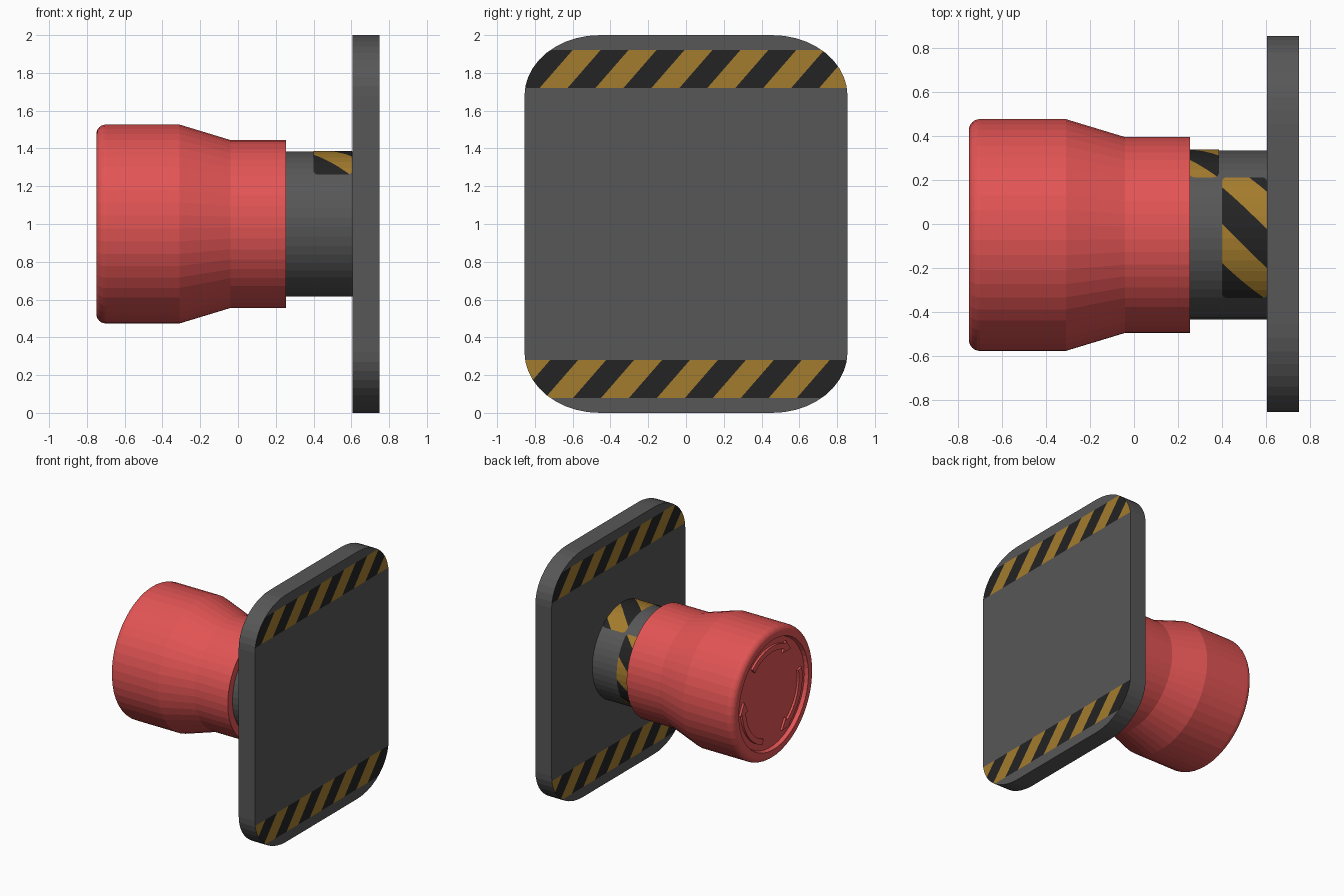
import bpy, bmesh, math
from mathutils import Vector

if "Cube" in bpy.data.objects:
    bpy.data.objects.remove(bpy.data.objects["Cube"])

CY, CZ = -0.05, 1.0          # axis of the button
SIDES = 48
TWIST = math.radians(-2.5)


def mat(name, col):
    m = bpy.data.materials.new(name)
    m.diffuse_color = (*col, 1)
    m.use_nodes = True
    m.node_tree.nodes["Principled BSDF"].inputs["Base Color"].default_value = m.diffuse_color
    return m


RED = mat("button red", (0.76, 0.088, 0.088))
GREY = mat("dark grey", (0.095, 0.095, 0.095))
YELLOW = mat("warning yellow", (0.37, 0.20, 0.026))
BLACK = mat("stripe black", (0.017, 0.017, 0.017))


def finish(bm, name, mats, recalc=True):
    if recalc:
        bmesh.ops.recalc_face_normals(bm, faces=bm.faces[:])
    me = bpy.data.meshes.new(name)
    bm.to_mesh(me)
    bm.free()
    for m in mats:
        me.materials.append(m)
    ob = bpy.data.objects.new(name, me)
    bpy.context.collection.objects.link(ob)
    return ob


def polar(x, r, a):
    """Point around the button axis; a = 0 is up, positive toward +y."""
    return Vector((x, CY + r * math.sin(a), CZ + r * math.cos(a)))


def revolve(name, profile, material, cap):
    bm = bmesh.new()
    rings = [[bm.verts.new(polar(x, r, TWIST + 2 * math.pi * i / SIDES))
              for i in range(SIDES)] for x, r in profile]
    for a, b in zip(rings, rings[1:]):
        for i in range(SIDES):
            j = (i + 1) % SIDES
            bm.faces.new((a[i], a[j], b[j], b[i]))
    if cap:
        bm.faces.new(rings[-1])
    bm.faces.new(rings[0])
    return finish(bm, name, [material])


def rounded_rect(u0, u1, v0, v1, ru, rv, n=10):
    pts = []
    for cu, cv, start in ((u1 - ru, v1 - rv, 0), (u0 + ru, v1 - rv, 90),
                          (u0 + ru, v0 + rv, 180), (u1 - ru, v0 + rv, 270)):
        for i in range(n + 1):
            a = math.radians(start + 90 * i / n)
            pts.append((cu + ru * math.cos(a), cv + rv * math.sin(a)))
    return pts


def cut(bm, faces, co, no):
    geom = set(faces)
    for f in faces:
        geom.update(f.edges)
        geom.update(f.verts)
    bmesh.ops.bisect_plane(bm, geom=list(geom), dist=1e-5, plane_co=co, plane_no=no)


# back plate with hazard bands cut into both broad faces
bm = bmesh.new()
X0, X1 = 0.605, 0.75
outline = rounded_rect(-0.855, 0.855, 0, 2, 0.40, 0.32)
f = bm.faces.new([bm.verts.new((X0, y, z)) for y, z in outline])
ext = bmesh.ops.extrude_face_region(bm, geom=[f])
bmesh.ops.translate(bm, vec=(X1 - X0, 0, 0),
                    verts=[v for v in ext["geom"] if isinstance(v, bmesh.types.BMVert)])
bmesh.ops.recalc_face_normals(bm, faces=bm.faces[:])
BANDS = ((0.08, 0.28, -0.745), (1.72, 1.92, -0.775))   # low, high, first stripe
for z in (0.08, 0.28, 1.72, 1.92):
    cut(bm, [f for f in bm.faces if abs(f.normal.x) > 0.9], (0, 0, z), (0, 0, 1))
PERIOD, LEAN = 0.296, 0.87
for side in (1, -1):
    for lo, hi, start in BANDS:
        def band():
            return [f for f in bm.faces if f.normal.x * side > 0.9
                    and lo < f.calc_center_median().z < hi]
        for k in range(-2, 14):
            cut(bm, band(), (0, side * (start + k * PERIOD / 2), lo), (0, side, -LEAN))
        for f in band():
            c = f.calc_center_median()
            s = (c.y * side - LEAN * (c.z - lo) - start) / PERIOD
            f.material_index = 1 if s % 1 < 0.5 else 2
finish(bm, "back_plate", [GREY, YELLOW, BLACK], recalc=False)

# neck
revolve("neck", [(0.20, 0.385), (X0 + 0.005, 0.385)], GREY, True)

# push button with rounded rim and recessed face
profile = [(0.255, 0.445), (-0.04, 0.445), (-0.31, 0.527)]
for i in range(7):
    a = math.radians(15 * i)
    profile.append((-0.70 - 0.05 * math.sin(a), 0.477 + 0.05 * math.cos(a)))
profile += [(-0.75, 0.445), (-0.72, 0.435)]
revolve("push_button", profile, RED, True)


# hazard patches wrapped on the neck
def patch(name, a0, a1, x0, x1, phase):
    R = 0.388
    bm = bmesh.new()
    pts = rounded_rect(x0, x1, R * a0, R * a1, 0.025, 0.025, 4)
    bm.faces.new([bm.verts.new((x, s, 0)) for x, s in pts])
    for k in range(SIDES):                      # bend lines matching the neck sides
        a = -math.pi + TWIST + 2 * math.pi * k / SIDES
        if a0 < a < a1:
            cut(bm, bm.faces[:], (0, R * a, 0), (0, 1, 0))
    for k in range(-10, 12):                    # diagonal stripe edges
        cut(bm, bm.faces[:], (0.40, phase + 0.18 * k, 0), (1, 1, 0))
    for f in bm.faces:
        c = f.calc_center_median()
        f.material_index = int(((c.y + c.x - 0.40 - phase) / 0.36) % 1 >= 0.5)
    for v in bm.verts:
        v.co = polar(v.co.x, R, v.co.y / R)
    bm.normal_update()
    for f in bm.faces:                          # face outward
        c = f.calc_center_median() - Vector((0, CY, CZ))
        if f.normal.y * c.y + f.normal.z * c.z < 0:
            f.normal_flip()
    finish(bm, name, [YELLOW, BLACK], recalc=False)


q = math.pi / 4
patch("top_hazard_patch", TWIST - q, TWIST + q, 0.40, 0.604, -0.13)
patch("side_hazard_patch", TWIST + q, TWIST + 3 * q, 0.25, 0.385, 0.09)

# three curved arrows raised on the button face
for n in range(3):
    first, last, head = 131 - 120 * n, 64 - 120 * n, 50 - 120 * n
    steps = 12
    angs = [first + (last - first) * i / steps for i in range(steps + 1)]
    pts = [(0.385, a) for a in angs] + [(0.405, last), (0.365, head), (0.31, last)]
    pts += [(0.34, a) for a in reversed(angs)]
    bm = bmesh.new()
    vs = [bm.verts.new((-0.721, CY - r * math.cos(math.radians(a)),
                        CZ + r * math.sin(math.radians(a)))) for r, a in pts]
    f = bm.faces.new(vs)
    ext = bmesh.ops.extrude_face_region(bm, geom=[f])
    bmesh.ops.translate(bm, vec=(-0.018, 0, 0),
                        verts=[v for v in ext["geom"] if isinstance(v, bmesh.types.BMVert)])
    finish(bm, f"arrow_{n + 1}", [RED])
